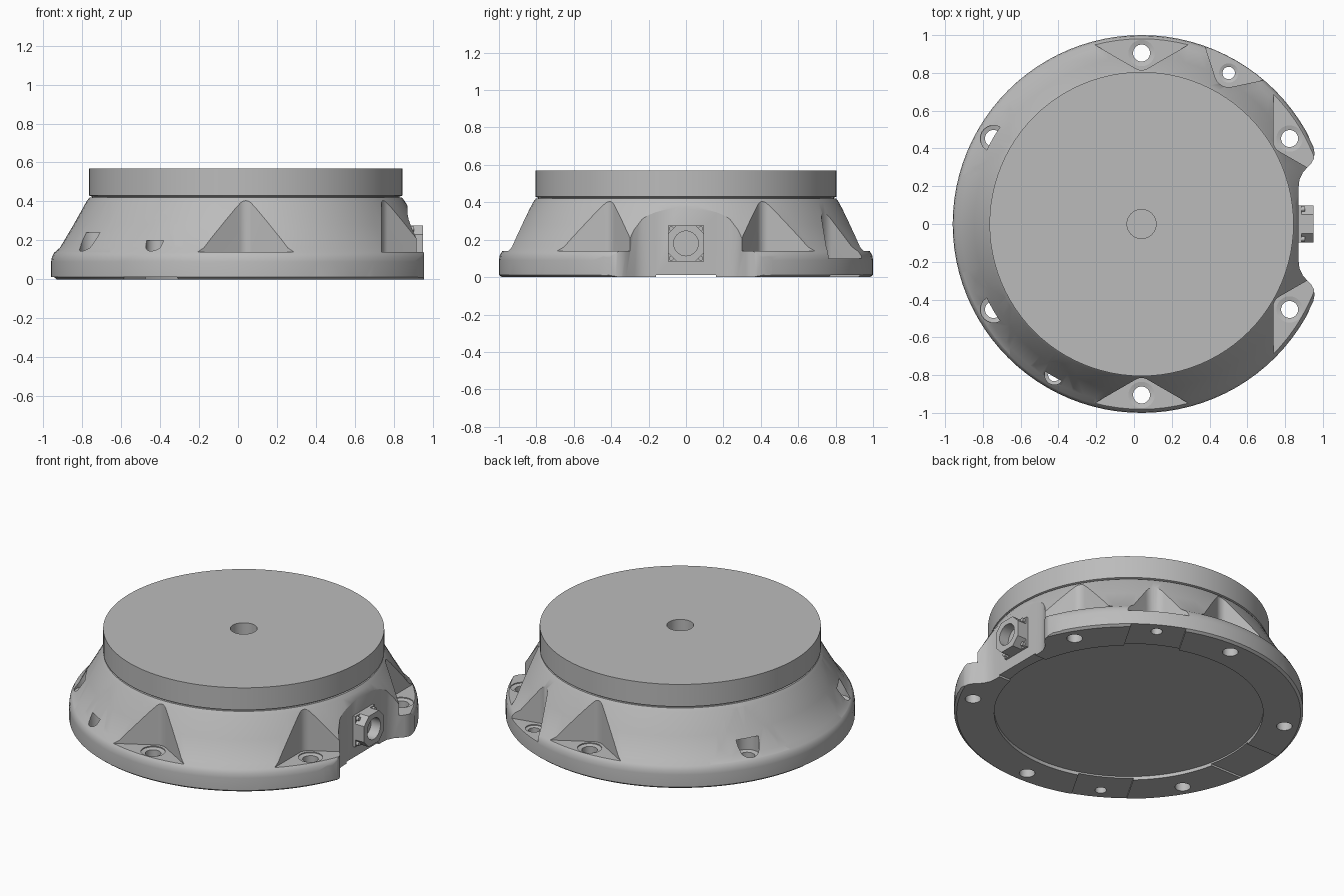
import bpy, bmesh
from math import radians, sin, cos, pi
from mathutils import Matrix, Vector

if "Cube" in bpy.data.objects:
    bpy.data.objects.remove(bpy.data.objects["Cube"])

AXIS = Matrix.Translation((0.04, 0, 0))      # turning axis of the round parts
SEGMENTS = 96

grey = bpy.data.materials.new("cast grey")
grey.use_nodes = True
grey.diffuse_color = (0.5, 0.5, 0.5, 1)
grey.node_tree.nodes["Principled BSDF"].inputs["Base Color"].default_value = (0.5, 0.5, 0.5, 1)


def make_object(name, bm, matrix):
    bm.transform(matrix)
    bmesh.ops.recalc_face_normals(bm, faces=bm.faces)
    mesh = bpy.data.meshes.new(name)
    bm.to_mesh(mesh)
    bm.free()
    mesh.materials.append(grey)
    obj = bpy.data.objects.new(name, mesh)
    bpy.context.collection.objects.link(obj)
    return obj


def lathe(name, profile, matrix=AXIS, segments=SEGMENTS):
    """Closed solid of revolution from (radius, z) points, bottom to top."""
    bm = bmesh.new()
    rings = [[bm.verts.new((r * cos(2 * pi * i / segments), r * sin(2 * pi * i / segments), z))
              for i in range(segments)] for r, z in profile]
    for low, high in zip(rings, rings[1:]):
        for i in range(segments):
            j = (i + 1) % segments
            bm.faces.new((low[i], low[j], high[j], high[i]))
    bm.faces.new(rings[0])
    bm.faces.new(rings[-1])
    return make_object(name, bm, matrix)


def prism(name, outline, z0, z1, matrix=AXIS):
    bm = bmesh.new()
    face = bm.faces.new([bm.verts.new((x, y, z0)) for x, y in outline])
    moved = bmesh.ops.extrude_face_region(bm, geom=[face])["geom"]
    bmesh.ops.translate(bm, vec=(0, 0, z1 - z0),
                        verts=[v for v in moved if isinstance(v, bmesh.types.BMVert)])
    return make_object(name, bm, matrix)


def cut(target, cutter):
    mod = target.modifiers.new("cut", "BOOLEAN")
    mod.operation, mod.solver, mod.object = "DIFFERENCE", "EXACT", cutter
    bpy.context.view_layer.objects.active = target
    bpy.ops.object.modifier_apply(modifier=mod.name)
    bpy.data.objects.remove(cutter)


def wedge(half_angle, inner, radius, length=0.55):
    """V outline opening along +x, with a rounded tip at distance inner."""
    a = radians(half_angle)
    arc = [(inner + radius - radius * cos(t), -radius * sin(t))
           for t in [(pi / 2 - a) * (k / 5 - 1) for k in range(11)]]
    (x0, y0), (x1, y1) = arc[0], arc[-1]
    dx, dy = length * cos(a), length * sin(a)
    return [(x0 + dx, y0 + dy)] + arc + [(x1 + dx, y1 - dy)]


def spin(angle):
    return AXIS @ Matrix.Rotation(radians(angle), 4, "Z")


# Cast base: flange and sloping wall
base = lathe("base_housing", [(0.985, 0), (1, 0.012), (1, 0.09), (0.996, 0.115), (0.984, 0.137),
                              (0.955, 0.162), (0.885, 0.28), (0.818, 0.40), (0.803, 0.42)])

# Underside recess and the shallow gaps between the six feet
cut(base, lathe("recess", [(0.77, -0.1), (0.77, 0.022)]))
for angle in (0, 60, 120):
    gap = [(-1.2, -0.16), (1.2, -0.16), (1.2, 0.16), (-1.2, 0.16)]
    cut(base, prism("gap", gap, -0.1, 0.012, spin(angle)))

# Bolt pockets and bolt holes
pockets = [(a, 0.14, wedge(60, 0.815, 0.06), 0.905, 0.045) for a in range(30, 390, 60)]
pockets += [(a, 0.10, wedge(48, 0.848, 0.075), 0.923, 0.033) for a in (60, 240)]
for angle, floor, outline, reach, hole in pockets:
    cut(base, prism("pocket", outline, floor, 0.7, spin(angle)))
    place = spin(angle) @ Matrix.Translation((reach, 0, 0))
    cut(base, lathe("bolt_hole", [(hole, -0.1), (hole, floor - 0.012),
                                  (hole * 1.55, floor - 0.006), (hole * 1.55, floor + 0.1)], place, 32))

# Flat connector side with rounded lobes at both ends
half = [(0.872, 0.2), (0.876, 0.235), (0.895, 0.275), (0.938, 0.32), (0.952, 0.345),
        (0.956, 0.375), (0.949, 0.41), (0.925, 0.46), (1.3, 0.46)]
side = half + [(x, -y) for x, y in reversed(half)]
cut(base, prism("side_cut", side, -0.2, 0.8, Matrix()))

# Top plate with its blind centre hole
plate = lathe("top_plate", [(0.79, 0.415), (0.79, 0.425), (0.805, 0.43), (0.805, 0.57)])
cut(plate, lathe("centre_hole", [(0.077, 0.45), (0.077, 0.7)], segments=32))

# Side connector: local z points out along +x
OUT = Matrix(((0, 0, 1, 0.87), (1, 0, 0, 0), (0, 1, 0, 0.18), (0, 0, 0, 1)))
s, c = 0.097, 0.05
octagon = [(s, -c), (s, c), (c, s), (-c, s), (-s, c), (-s, -c), (-c, -s), (c, -s)]
shell = prism("connector_body", octagon, -0.02, 0.08, OUT)
cut(shell, lathe("bore", [(0.066, 0.015), (0.066, 0.2)], OUT, 40))
flange = prism("connector_flange", [(s, -s), (s, s), (-s, s), (-s, -s)], -0.02, 0.018, OUT)
cut(flange, lathe("bore", [(0.066, 0.015), (0.066, 0.2)], OUT, 40))
parts = [base, plate, shell, flange]
for u in (-1, 1):
    for v in (-1, 1):
        at = OUT @ Matrix.Translation((u * 0.079, v * 0.079, 0))
        parts.append(lathe("connector_screw", [(0.013, 0), (0.013, 0.035)], at, 16))

# Smooth round walls, keep machined edges sharp
for obj in parts:
    bpy.ops.object.select_all(action="DESELECT")
    obj.select_set(True)
    bpy.context.view_layer.objects.active = obj
    bpy.ops.object.shade_smooth_by_angle(angle=radians(30))
